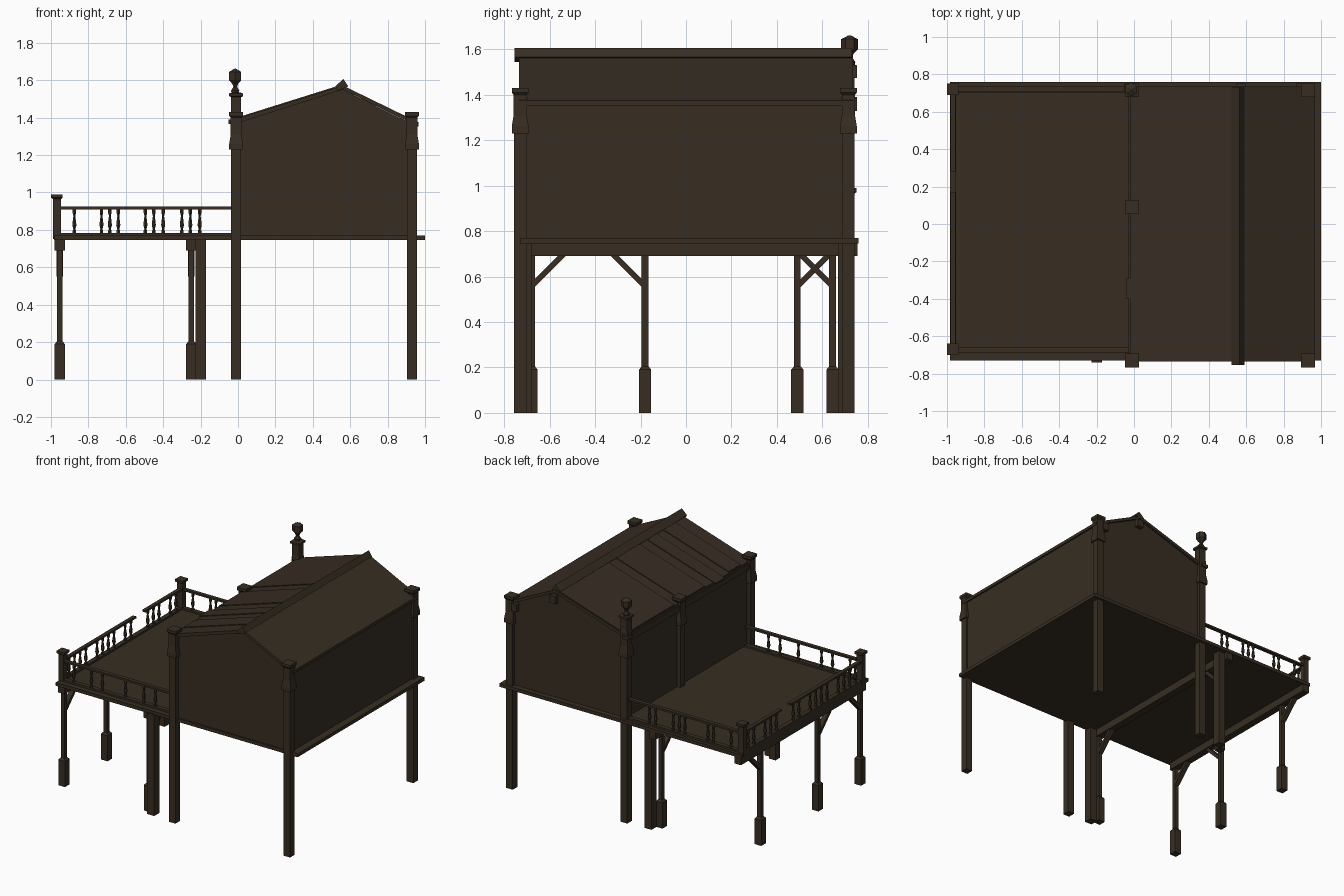
import bpy, bmesh, math
from mathutils import Vector

wood = bpy.data.materials.new("dark_brown_wood")
wood.diffuse_color = (0.038, 0.0265, 0.0165, 1)


def finish(name, bm):
    bmesh.ops.recalc_face_normals(bm, faces=bm.faces)
    me = bpy.data.meshes.new(name)
    bm.to_mesh(me)
    bm.free()
    me.materials.append(wood)
    ob = bpy.data.objects.new(name, me)
    bpy.context.collection.objects.link(ob)
    return ob


def box(name, x0, x1, y0, y1, z0, z1):
    bm = bmesh.new()
    bmesh.ops.create_cube(bm, size=1)
    for v in bm.verts:
        v.co = ((x0 + x1) / 2 + v.co.x * (x1 - x0),
                (y0 + y1) / 2 + v.co.y * (y1 - y0),
                (z0 + z1) / 2 + v.co.z * (z1 - z0))
    return finish(name, bm)


def prism(name, pts, y0, y1):
    """Extrude an x-z outline along y."""
    bm = bmesh.new()
    a = [bm.verts.new((x, y0, z)) for x, z in pts]
    b = [bm.verts.new((x, y1, z)) for x, z in pts]
    n = len(pts)
    bm.faces.new(a)
    bm.faces.new(b[::-1])
    for i in range(n):
        bm.faces.new((a[i], a[(i + 1) % n], b[(i + 1) % n], b[i]))
    return finish(name, bm)


def stack(name, x, y, prof, n=4):
    """Turned or square part: prof lists (half width, z); n sides."""
    k = 1 / math.cos(math.pi / n)
    bm = bmesh.new()
    rings = []
    for r, z in prof:
        rings.append([bm.verts.new((x + r * k * math.cos((2 * i + 1) * math.pi / n),
                                    y + r * k * math.sin((2 * i + 1) * math.pi / n), z))
                      for i in range(n)])
    for p, q in zip(rings, rings[1:]):
        for i in range(n):
            bm.faces.new((p[i], p[(i + 1) % n], q[(i + 1) % n], q[i]))
    bm.faces.new(rings[0])
    bm.faces.new(rings[-1])
    return finish(name, bm)


# deck
box("deck", -0.985, 1.0, -0.73, 0.76, 0.745, 0.77)

# house body with gable ends
prism("house_walls", [(-0.01, 0.76), (0.945, 0.76), (0.945, 1.36), (0.56, 1.55), (-0.01, 1.37)],
      -0.72, 0.72)
# roof slabs and ridge
prism("roof_left", [(-0.02, 1.365), (0.56, 1.55), (0.56, 1.572), (-0.02, 1.39)], -0.735, 0.735)
prism("roof_right", [(0.56, 1.55), (0.965, 1.352), (0.965, 1.375), (0.56, 1.572)], -0.735, 0.735)
prism("ridge_beam", [(0.52, 1.567), (0.535, 1.545), (0.59, 1.567), (0.563, 1.607)], -0.755, 0.73)
# raised roof boards on the left slope
for y0, y1, x0 in ((0.16, 0.73, -0.015), (-0.2, 0.07, -0.015), (-0.40, -0.29, -0.04),
                   (-0.62, -0.48, -0.015)):
    za, zb = 1.391 + (x0 + 0.02) * 0.314, 1.391 + 0.54 * 0.314
    prism("roof_board", [(x0, za - 0.005), (0.52, zb - 0.005), (0.52, zb + 0.005), (x0, za + 0.005)],
          y0, y1)
# eave beam and purlin ends
box("eave_beam", -0.03, 0.0, -0.72, 0.72, 1.335, 1.375)
box("purlin_end_ridge", 0.545, 0.595, 0.70, 0.752, 1.475, 1.53)
box("purlin_end_eave", 0.865, 0.91, 0.70, 0.752, 1.33, 1.385)
box("purlin_end_left", -0.05, 0.0, 0.70, 0.752, 1.365, 1.39)

# tall house posts with collar and cap
body = [(0.027, 0), (0.027, 1.23), (0.037, 1.23), (0.037, 1.26), (0.029, 1.31), (0.029, 1.40)]
cap = [(0.037, 1.41), (0.037, 1.43)]
for x, y in ((-0.01, -0.73), (0.93, -0.73), (0.93, 0.715)):
    stack("house_post", x, y, body + cap)
stack("house_post_mid", -0.01, 0.09, [(0.027, 0.76)] + body[1:] + cap)
stack("house_post_finial", -0.01, 0.715,
      body + [(0.03, 1.41), (0.027, 1.43), (0.027, 1.51), (0.037, 1.515), (0.037, 1.53),
              (0.02, 1.535)])
stack("finial", -0.015, 0.72,
      [(0.02, 1.53), (0.022, 1.545), (0.01, 1.565), (0.015, 1.58), (0.032, 1.60), (0.032, 1.645),
       (0.004, 1.662)], 6)

# thick posts under the deck
for y in (-0.71, 0.70):
    box("under_post", -0.228, -0.17, y - 0.03, y + 0.03, 0, 0.75)

# long beams under the balcony
for x in (-0.953, -0.25):
    box("support_beam", x - 0.027, x + 0.027, -0.71, 0.755, 0.69, 0.75)

# slim posts with wide bases and a diagonal brace (d = brace direction along y)
for x, y, d in ((-0.953, -0.68, 1), (-0.953, -0.18, -1), (-0.953, 0.49, 1),
                (-0.25, -0.68, 1), (-0.25, 0.645, -1)):
    stack("slim_post", x, y, [(0.027, 0), (0.027, 0.19), (0.015, 0.205), (0.015, 0.70)])
    bm = bmesh.new()
    prof = [(0.01, 0.55), (0.01, 0.585), (0.12, 0.695), (0.155, 0.695)]
    a, b = [[bm.verts.new((x + s, y + d * py, pz)) for py, pz in prof] for s in (-0.018, 0.018)]
    bm.faces.new(a)
    bm.faces.new(b)
    for i in range(4):
        j = (i + 1) % 4
        bm.faces.new((a[i], a[j], b[j], b[i]))
    finish("brace", bm)

# balcony newel posts
for y in (-0.67, 0.72):
    stack("newel_post", -0.968, y, [(0.021, 0.75), (0.021, 0.965), (0.031, 0.972), (0.031, 0.99)])

# rails: front, back and the broken left side
for y in (-0.675, 0.72):
    box("side_top_rail", -0.96, -0.02, y - 0.014, y + 0.014, 0.91, 0.924)
    box("side_bottom_rail", -0.96, -0.02, y - 0.016, y + 0.016, 0.77, 0.784)
box("left_bottom_rail", -0.985, -0.952, -0.67, 0.72, 0.77, 0.784)
box("left_top_rail_a", -0.982, -0.954, -0.67, 0.17, 0.91, 0.924)
box("left_top_rail_b", -0.982, -0.954, 0.28, 0.72, 0.91, 0.924)

# turned balusters
turned = [(0.009, 0.78), (0.009, 0.797), (0.005, 0.803), (0.011, 0.825), (0.009, 0.845),
          (0.005, 0.875), (0.009, 0.89), (0.009, 0.912)]
for x in (-0.875, -0.73, -0.64, -0.45, -0.30, -0.205):
    stack("front_baluster", x, -0.675, turned, 6)
for x in (-0.875, -0.73, -0.685, -0.495, -0.45, -0.40, -0.255, -0.205):
    stack("back_baluster", x, 0.72, turned, 6)
for i in range(20):
    y = -0.60 + i * 0.066
    if i not in (4, 9, 12, 13, 17):
        stack("left_baluster", -0.968, y, turned, 6)
